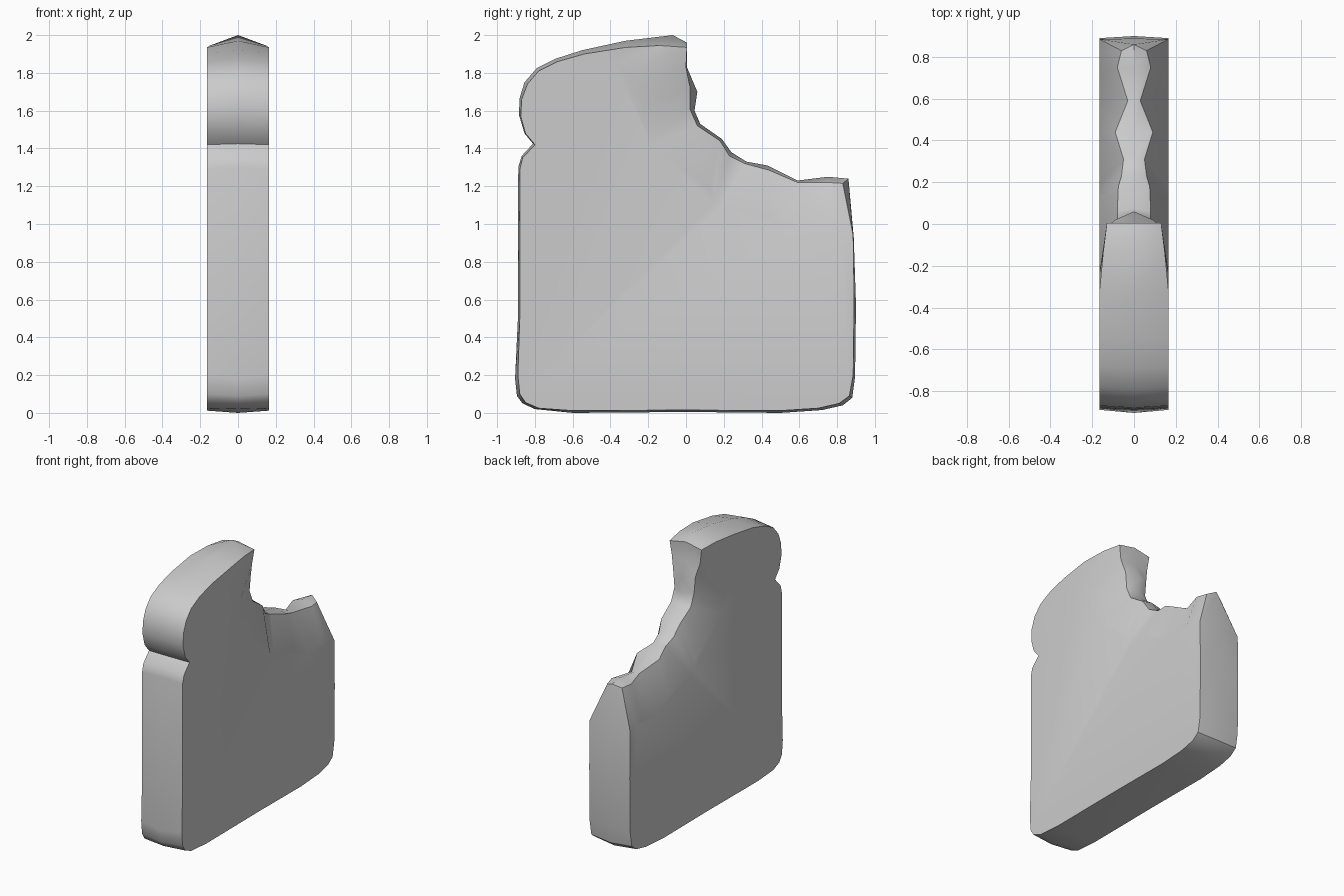
import bpy, bmesh, math
from mathutils import Vector

HALF = 0.165

# Bitten edge: side y, side z, side half-width, ridge y, ridge z
bite = [
    (-0.32, 1.935, 0.165, -0.32, 1.97), (-0.14, 1.945, 0.148, -0.07, 2.00),
    (0.005, 1.935, 0.13, 0.005, 1.96), (0.00, 1.83, 0.115, 0.005, 1.83),
    (0.02, 1.73, 0.09, 0.06, 1.70), (0.02, 1.61, 0.08, 0.045, 1.60),
    (0.06, 1.52, 0.08, 0.075, 1.53), (0.18, 1.44, 0.075, 0.19, 1.45),
    (0.23, 1.36, 0.06, 0.24, 1.38), (0.31, 1.32, 0.05, 0.32, 1.33),
    (0.44, 1.285, 0.09, 0.43, 1.31), (0.59, 1.22, 0.03, 0.59, 1.23),
    (0.75, 1.22, 0.08, 0.75, 1.25), (0.83, 1.215, 0.06, 0.86, 1.24),
    (0.885, 0.94, 0.165, 0.888, 0.93),
]
# Intact crust: side y, side z, ridge y, ridge z
crust = [
    (0.89, 0.60, 0.90, 0.57), (0.885, 0.20, 0.895, 0.19),
    (0.865, 0.09, 0.88, 0.08), (0.81, 0.05, 0.83, 0.04),
    (0.70, 0.025, 0.72, 0.015), (0.50, 0.012, 0.5, 0.0),
    (0.0, 0.015, 0.0, 0.005), (-0.60, 0.012, -0.6, 0.0),
    (-0.78, 0.025, -0.80, 0.02), (-0.85, 0.055, -0.865, 0.05),
    (-0.88, 0.10, -0.895, 0.09), (-0.89, 0.20, -0.905, 0.18),
    (-0.88, 0.50, -0.89, 0.50), (-0.88, 1.29, -0.888, 1.30),
    (-0.865, 1.35, -0.87, 1.36), (-0.80, 1.42, -0.81, 1.425),
    (-0.85, 1.48, -0.855, 1.48), (-0.875, 1.57, -0.885, 1.58),
    (-0.87, 1.66, -0.88, 1.67), (-0.84, 1.74, -0.855, 1.75),
    (-0.78, 1.81, -0.79, 1.825), (-0.68, 1.86, -0.69, 1.875),
    (-0.54, 1.90, -0.55, 1.92),
]
rows = bite + [(a, b, HALF, c, d) for a, b, c, d in crust]
n, nb = len(rows), len(bite)

bm = bmesh.new()
ridge = [bm.verts.new((0, r[3], r[4])) for r in rows]
for s in (-1, 1):
    # Crust from the centre ridge to the face rim
    rim = [bm.verts.new((s * r[2], r[0], r[1])) for r in rows]
    for i in range(n):
        j = (i + 1) % n
        bm.faces.new((ridge[i], ridge[j], rim[j], rim[i]))
    # Squeezed band along the bite, blending into the flat face
    inner = [rim[0]]
    for r in bite[1:-1]:
        p = Vector((r[0], r[1])).lerp(Vector((0.0, 0.85)), 0.0)
        d = (Vector((0.05, 0.85)) - p).normalized()
        if r[0] < 0.1:
            d = Vector((-0.85, -0.35)).normalized()
        elif r[0] > 0.4:
            d = Vector((-0.05, -1)).normalized()
        p += d * 0.26
        inner.append(bm.verts.new((s * HALF, p.x, p.y)))
    inner.append(rim[nb - 1])
    for i in range(nb - 1):
        loop = [rim[i], rim[i + 1], inner[i + 1], inner[i]]
        bm.faces.new(list(dict.fromkeys(loop)))
    # Flat bread face
    bm.faces.new(inner + rim[nb:])

bmesh.ops.recalc_face_normals(bm, faces=bm.faces)
mesh = bpy.data.meshes.new("bread_slice")
bm.to_mesh(mesh)
bm.free()
bread = bpy.data.objects.new("bread_slice", mesh)
bpy.context.collection.objects.link(bread)
bpy.context.view_layer.objects.active = bread
bread.select_set(True)
bpy.ops.object.shade_smooth_by_angle(angle=math.radians(40))
